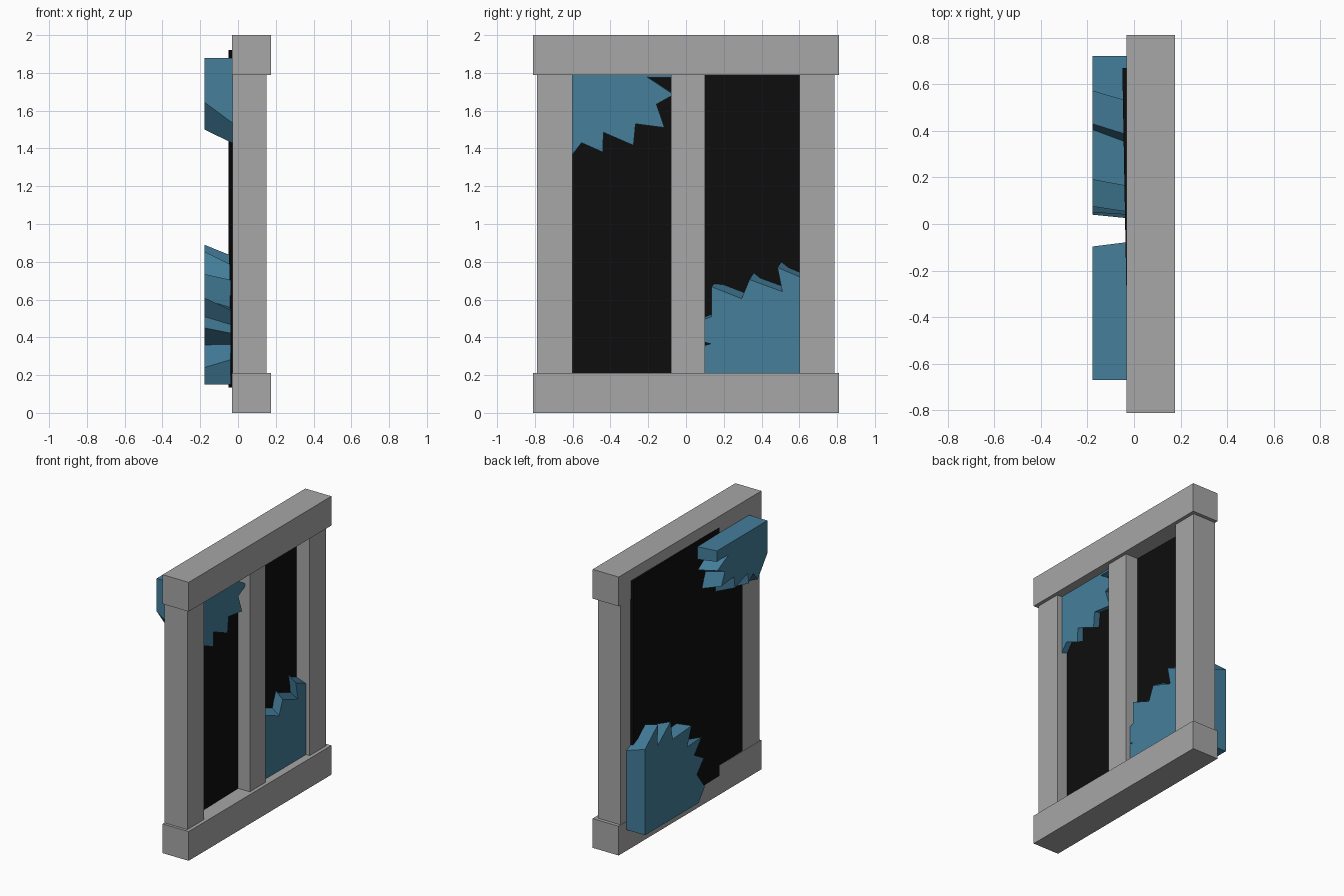
import bpy, bmesh

if "Cube" in bpy.data.objects:
    bpy.data.objects.remove(bpy.data.objects["Cube"])


def material(name, rgb):
    m = bpy.data.materials.new(name)
    m.diffuse_color = (*rgb, 1)
    m.use_nodes = True
    m.node_tree.nodes["Principled BSDF"].inputs["Base Color"].default_value = m.diffuse_color
    return m


GREY = material("grey_frame", (0.385, 0.385, 0.385))
BLACK = material("black_backing", (0.004, 0.004, 0.004))
BLUE = material("blue_glass", (0.058, 0.21, 0.33))


def prism(name, front, back, x_front, x_back, mat):
    """Solid between two matching (y, z) outlines."""
    bm = bmesh.new()
    a = [bm.verts.new((x_front, y, z)) for y, z in front]
    b = [bm.verts.new((x_back, y, z)) for y, z in back]
    bm.faces.new(a)
    bm.faces.new(b[::-1])
    n = len(a)
    for i in range(n):
        j = (i + 1) % n
        bm.faces.new((a[j], a[i], b[i], b[j]))
    bmesh.ops.recalc_face_normals(bm, faces=bm.faces)
    mesh = bpy.data.meshes.new(name)
    bm.to_mesh(mesh)
    bm.free()
    mesh.materials.append(mat)
    ob = bpy.data.objects.new(name, mesh)
    bpy.context.collection.objects.link(ob)
    return ob


def box(name, x0, x1, y0, y1, z0, z1, mat):
    outline = [(y0, z0), (y1, z0), (y1, z1), (y0, z1)]
    return prism(name, outline, outline, x1, x0, mat)


# Frame rails, posts and mullion
for name, z0, z1 in (("bottom_rail", 0, 0.21), ("top_rail", 1.79, 2)):
    box(name, -0.032, 0.175, -0.81, 0.81, z0, z1, GREY)
for name, y0, y1 in (("left_post", -0.79, -0.60), ("mullion", -0.08, 0.10),
                     ("right_post", 0.60, 0.785)):
    box(name, -0.03, 0.15, y0, y1, 0.205, 1.795, GREY)

# Dark backing panel, slightly skewed so one end sinks into the frame
panel = box("backing_panel", -0.038, 0.056, -0.67, 0.67, 0.135, 1.92, BLACK)
for v in panel.data.vertices:
    v.co.x -= 0.018 * v.co.y

# Lower glass shard: jagged slab, larger at the rear
lower_front = [(.72, .15), (.72, .67), (.484, .77), (.51, .642), (.336, .706),
               (.294, .605), (.135, .668), (.135, .51), (.03, .47), (.07, .42),
               (.03, .39), (.13, .366), (.01, .33), (.06, .15)]
lower_back = [(.72, .15), (.72, .767), (.57, .89), (.58, .735), (.43, .855),
              (.405, .72), (.19, .735), (.24, .60), (.075, .61), (.16, .51),
              (.05, .45), (.13, .36), (.04, .24), (.11, .15)]
prism("lower_glass_shard", lower_front, lower_back, 0.12, -0.178, BLUE)

# Upper glass shard: jagged slab, smaller at the rear
upper_front = [(-.67, 1.88), (-.67, 1.43), (-.607, 1.36), (-.553, 1.43),
               (-.44, 1.38), (-.437, 1.485), (-.278, 1.416), (-.267, 1.53),
               (-.114, 1.51), (-.156, 1.634), (-.065, 1.685), (-.204, 1.777),
               (-.06, 1.775), (-.06, 1.88)]
upper_back = [(-.67 + .94 * (y + .67), 1.88 - .74 * (1.88 - z))
              for y, z in upper_front]
upper_back[1] = (-.67, 1.645)
upper_back[2] = (-.56, 1.50)
upper_back[3] = (-.51, 1.56)
prism("upper_glass_shard", upper_front, upper_back, 0.112, -0.178, BLUE)
